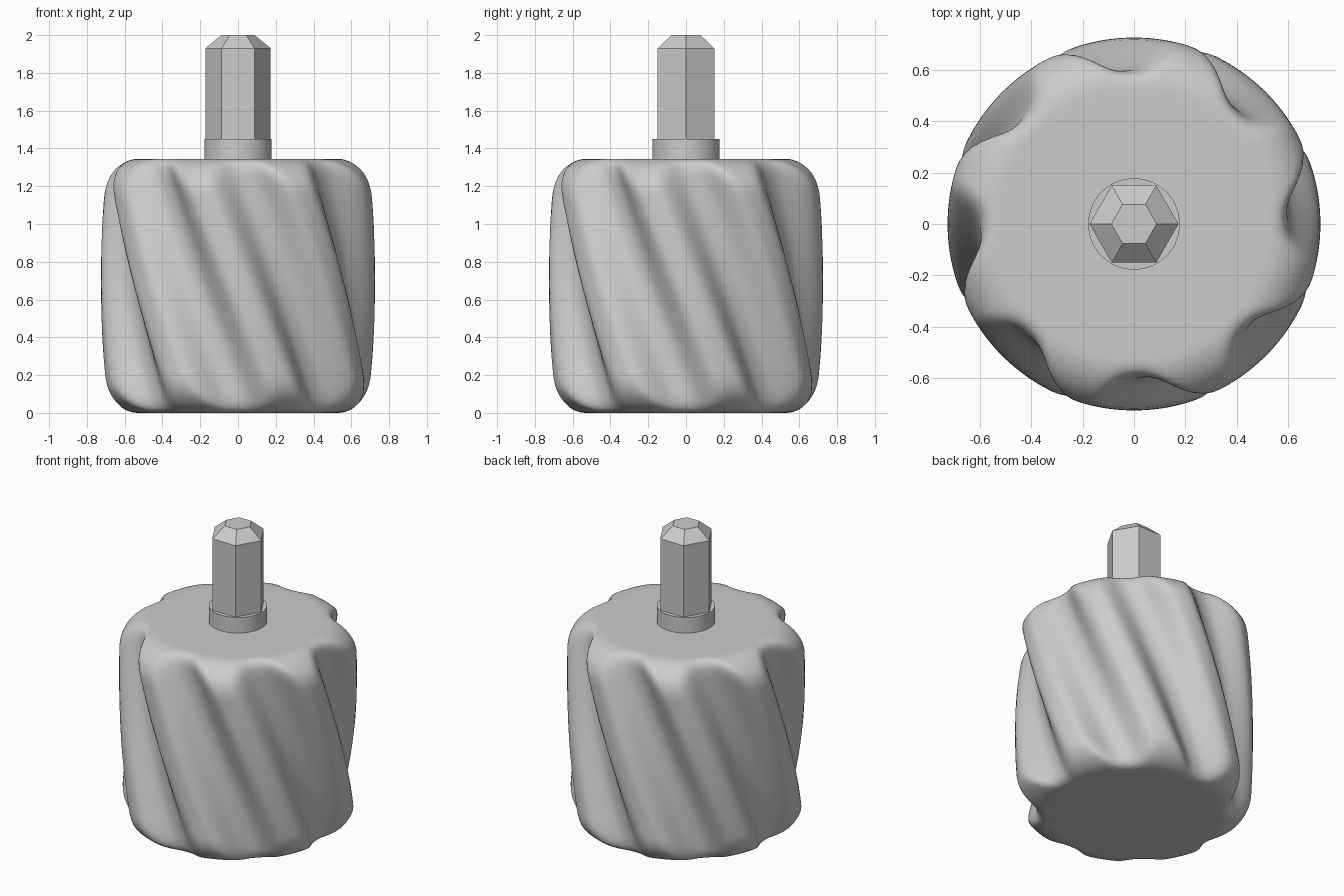
import bpy
import bmesh
from math import sin, cos, pi, radians

cube = bpy.data.objects.get("Cube")
if cube:
    bpy.data.objects.remove(cube, do_unlink=True)

grey = bpy.data.materials.new("plain grey")
grey.use_nodes = True
grey.diffuse_color = (0.6, 0.6, 0.6, 1)
grey.node_tree.nodes["Principled BSDF"].inputs["Base Color"].default_value = grey.diffuse_color

RADIUS, HEIGHT, FILLET = 0.728, 1.345, 0.2
GROOVES, FLOOR, HALF_WIDTH = 8, 0.597, radians(20.5)
TWIST = radians(34.5)        # per unit of height
PHASE = radians(23.5)        # groove angle at mid height
COLUMNS = 24 * GROOVES


def finish(name, bm):
    bmesh.ops.recalc_face_normals(bm, faces=bm.faces)
    mesh = bpy.data.meshes.new(name)
    bm.to_mesh(mesh)
    bm.free()
    mesh.materials.append(grey)
    obj = bpy.data.objects.new(name, mesh)
    bpy.context.collection.objects.link(obj)
    bpy.ops.object.select_all(action="DESELECT")
    obj.select_set(True)
    bpy.context.view_layer.objects.active = obj
    bpy.ops.object.shade_smooth_by_angle(angle=radians(35))
    return obj


def lathe(name, profile, sides, shape=lambda r, z, a: (r, a)):
    """Revolve (r, z) points, passing every point through a shaping rule."""
    bm = bmesh.new()
    rings = []
    for r, z in profile:
        ring = []
        for i in range(sides):
            rr, a = shape(r, z, 2 * pi * i / sides)
            ring.append(bm.verts.new((rr * cos(a), rr * sin(a), z)))
        rings.append(ring)
    for low, high in zip(rings, rings[1:]):
        for i in range(sides):
            j = (i + 1) % sides
            bm.faces.new((low[i], low[j], high[j], high[i]))
    bm.faces.new(rings[0][::-1])
    bm.faces.new(rings[-1])
    return finish(name, bm)


def smooth_min(a, b, k):
    h = max(k - abs(a - b), 0) / k
    return min(a, b) - h * h * k / 4


def fluted(r, z, a):
    """Sink round-bottomed, soft-lipped flutes; columns follow the helix."""
    pitch = 2 * pi / GROOVES
    off = abs((a + pitch / 2) % pitch - pitch / 2)
    dip = cos(pi / 2 * min(off / HALF_WIDTH, 1) ** 1.3) ** 2
    groove = FLOOR + 0.155 * (1 - dip)
    angle = a + PHASE + TWIST * (HEIGHT / 2 - z)
    return smooth_min(r, groove, 0.05 + 0.06 * dip), angle


# Fluted body: straight wall with rounded rims
steps = 16
arc = [pi / 2 * i / steps for i in range(steps + 1)]
inner = RADIUS - FILLET
lower = [(inner + FILLET * sin(t), FILLET * (1 - cos(t))) for t in arc]
wall = [(RADIUS, FILLET + (HEIGHT - 2 * FILLET) * i / 24) for i in range(1, 24)]
upper = [(r, HEIGHT - z) for r, z in reversed(lower)]
rim = inner - 0.04
lathe("fluted_body", [(rim, 0)] + lower + wall + upper + [(rim, HEIGHT)], COLUMNS, fluted)

# Round collar under the shank
lathe("collar", [(0.178, HEIGHT - 0.02), (0.178, 1.45)], 64)

# Hexagonal shank with a chamfered tip
lathe("hex_shank", [(0.173, HEIGHT - 0.02), (0.173, 1.93), (0.088, 2.0)], 6)
